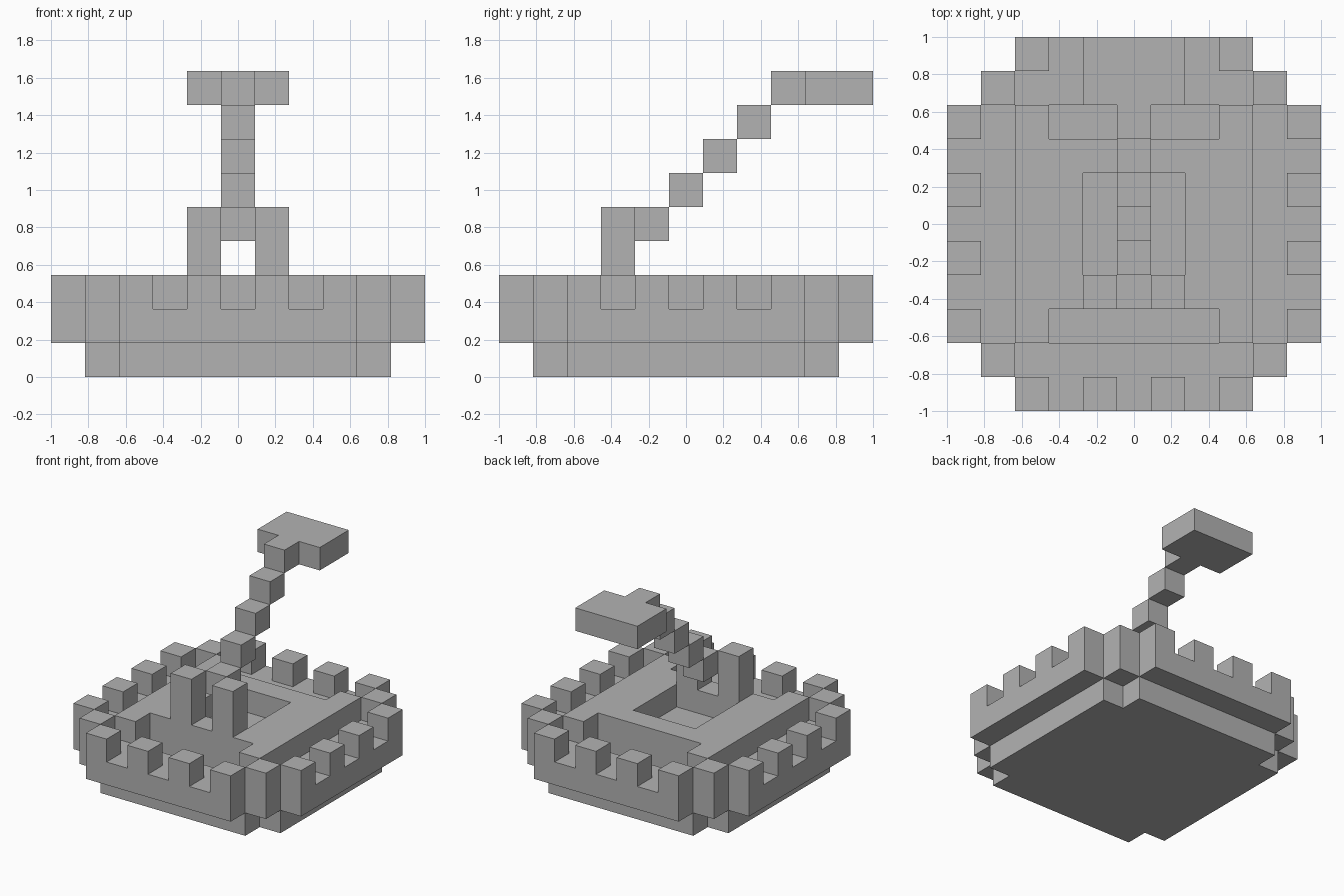
import bpy
import bmesh
from mathutils import Vector

old = bpy.data.objects.get("Cube")
if old:
    bpy.data.objects.remove(old, do_unlink=True)

N = 11            # blocks along the longest side
U = 2 / N         # size of one block

grey = bpy.data.materials.new("stone_grey")
grey.use_nodes = True
COLOUR = (0.45, 0.45, 0.45, 1)
grey.diffuse_color = COLOUR
grey.node_tree.nodes["Principled BSDF"].inputs["Base Color"].default_value = COLOUR


def finish(name, bm):
    mesh = bpy.data.meshes.new(name)
    bm.normal_update()
    bm.to_mesh(mesh)
    bm.free()
    mesh.materials.append(grey)
    bpy.context.collection.objects.link(bpy.data.objects.new(name, mesh))


def place(x, y, z):
    return Vector((x * U - 1, y * U - 1, z * U))


def box(name, lo, hi):
    """Box between two corners given in block units."""
    a, b = place(*lo), place(*hi)
    bm = bmesh.new()
    bmesh.ops.create_cube(bm, size=1)
    for v in bm.verts:
        v.co = [b[i] if v.co[i] > 0 else a[i] for i in range(3)]
    finish(name, bm)


def slab(name, inside, z0, z1):
    """Extrude every block cell of the plan that passes the rule."""
    bm = bmesh.new()
    for x in range(N):
        for y in range(N):
            if inside(x, y):
                corners = ((x, y), (x + 1, y), (x + 1, y + 1), (x, y + 1))
                bm.faces.new([bm.verts.new(place(i, j, z0)) for i, j in corners])
    bmesh.ops.remove_doubles(bm, verts=bm.verts, dist=U / 100)
    bmesh.ops.dissolve_limit(bm, angle_limit=0.01, verts=bm.verts, edges=bm.edges)
    top = bmesh.ops.extrude_face_region(bm, geom=bm.faces[:])["geom"]
    verts = [g for g in top if isinstance(g, bmesh.types.BMVert)]
    bmesh.ops.translate(bm, vec=(0, 0, (z1 - z0) * U), verts=verts)
    bmesh.ops.recalc_face_normals(bm, faces=bm.faces)
    finish(name, bm)


# Plan rules, measured as block distances from the centre
def dist(x, y):
    return abs(x - 5), abs(y - 5)


def recess(x, y):
    dx, dy = dist(x, y)
    return dx <= 2 and dy == 3


def pit(x, y):
    return max(dist(x, y)) <= 1


def foot_plan(x, y):
    dx, dy = dist(x, y)
    return max(dx, dy) <= 4 and min(dx, dy) <= 3


def body_plan(x, y):
    dx, dy = dist(x, y)
    stepped = min(dx, dy) <= 3 or (dx == 4 and dy == 4)
    return stepped and not recess(x, y)


def deck_plan(x, y):
    return max(dist(x, y)) <= 3 and not recess(x, y) and not pit(x, y)


# Stepped hull with a raised inner deck
slab("foot", foot_plan, 0, 1)
slab("wall_body", body_plan, 1, 2)
slab("inner_deck", deck_plan, 2, 3)

# Battlements on the four sides and corners
for i in range(2, 9, 2):
    for side, (x, y) in {"front": (i, 0), "back": (i, 10),
                         "right": (0, i), "left": (10, i)}.items():
        box(f"{side}_merlon", (x, y, 2), (x + 1, y + 1, 3))
for x in (1, 9):
    for y in (1, 9):
        box("corner_merlon", (x, y, 2), (x + 1, y + 1, 3))

# Throwing arm: two posts, a stair of blocks and a T-shaped head
for side, x in (("right", 4), ("left", 6)):
    box(f"{side}_post", (x, 3, 3), (x + 1, 4, 5))
for k in range(4, 9):
    box("arm_step", (5, k, k), (6, k + 1, k + 1))
box("arm_head", (4, 9, 8), (7, 11, 9))
